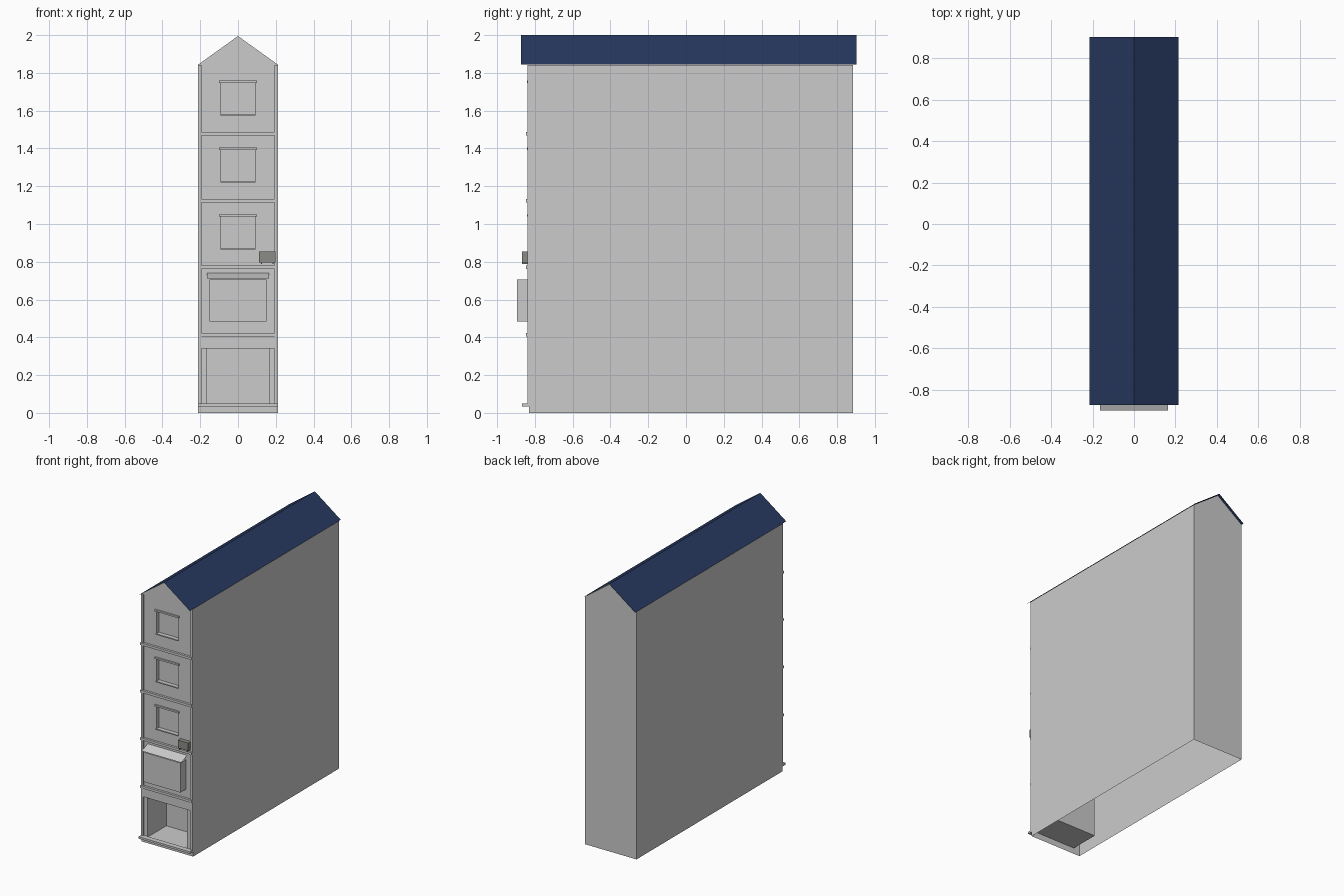
import bpy, bmesh

if "Cube" in bpy.data.objects:
    bpy.data.objects.remove(bpy.data.objects["Cube"])

W, FRONT, BACK, EAVE, RIDGE = 0.212, -0.83, 0.885, 1.843, 1.995


def material(name, rgb):
    m = bpy.data.materials.new(name)
    m.diffuse_color = (*rgb, 1)
    m.use_nodes = True
    m.node_tree.nodes["Principled BSDF"].inputs["Base Color"].default_value = m.diffuse_color
    return m


def sheet(name, faces, mat=None):
    """Object from a list of polygons, shared corners welded."""
    bm = bmesh.new()
    for f in faces:
        bm.faces.new([bm.verts.new(p) for p in f])
    bmesh.ops.remove_doubles(bm, verts=bm.verts, dist=1e-5)
    me = bpy.data.meshes.new(name)
    bm.to_mesh(me)
    bm.free()
    ob = bpy.data.objects.new(name, me)
    bpy.context.collection.objects.link(ob)
    if mat:
        me.materials.append(mat)
    return ob


def box(name, x0, x1, y0, y1, z0, z1, mat=None):
    a, b, c, d = (x0, y0), (x1, y0), (x1, y1), (x0, y1)
    lo = [(*p, z0) for p in (a, b, c, d)]
    hi = [(*p, z1) for p in (a, b, c, d)]
    faces = [lo[::-1], hi]
    faces += [[lo[i], lo[(i + 1) % 4], hi[(i + 1) % 4], hi[i]] for i in range(4)]
    return sheet(name, faces, mat)


def panel(x0, x1, z0, z1, y):
    return [(x0, y, z0), (x1, y, z0), (x1, y, z1), (x0, y, z1)]


def recess(w, z0, z1, y0, y1):
    """Back, floor, ceiling and jambs of an opening in the front wall."""
    return [panel(-w, w, z0, z1, y1),
            [(-w, y0, z0), (w, y0, z0), (w, y1, z0), (-w, y1, z0)],
            [(-w, y1, z1), (w, y1, z1), (w, y0, z1), (-w, y0, z1)],
            [(-w, y0, z0), (-w, y1, z0), (-w, y1, z1), (-w, y0, z1)],
            [(w, y1, z0), (w, y0, z0), (w, y0, z1), (w, y1, z1)]]


navy = material("navy_roof", (0.02, 0.04, 0.115))
dark = material("dark_grey", (0.26, 0.26, 0.24))

# Front wall with shop opening and three window recesses
openings = [(0.163, 0.045, 0.34, 0.22)]
openings += [(0.09, z, z + 0.173, 0.03) for z in (0.87, 1.224, 1.578)]
faces, z = [], 0
for w, z0, z1, depth in openings:
    faces.append(panel(-W, W, z, z0, FRONT))
    faces += [panel(-W, -w, z0, z1, FRONT), panel(w, W, z0, z1, FRONT)]
    faces += recess(w, z0, z1, FRONT, FRONT + depth)
    z = z1
faces.append(panel(-W, W, z, EAVE, FRONT))
faces.append([(-W, FRONT, EAVE), (W, FRONT, EAVE), (0, FRONT, RIDGE)])
sheet("front_wall", faces)

# Side and back walls, open underneath
sheet("rear_walls", [
    [(W, FRONT, 0), (W, BACK, 0), (W, BACK, EAVE), (W, FRONT, EAVE)],
    [(-W, BACK, 0), (-W, FRONT, 0), (-W, FRONT, EAVE), (-W, BACK, EAVE)],
    [(W, BACK, 0), (-W, BACK, 0), (-W, BACK, EAVE), (0, BACK, RIDGE), (W, BACK, EAVE)]])

# Thin pitched roof with overhang at both ends
R0, R1, RX = -0.873, 0.903, 0.214
sheet("roof", [
    [(RX, R0, 1.845), (RX, R1, 1.845), (0, R1, 2.0), (0, R0, 2.0)],
    [(-RX, R1, 1.845), (-RX, R0, 1.845), (0, R0, 2.0), (0, R1, 2.0)]], navy)

# Corner strips and floor bands
for side, s in (("left", -1), ("right", 1)):
    x0, x1 = sorted((s * 0.194, s * W))
    box(f"corner_strip_{side}", x0, x1, -0.84, FRONT, 0.05, EAVE)
for i, z in enumerate((0.405, 0.762, 1.115, 1.468)):
    box(f"floor_band_{i + 1}", -W, W, -0.847, FRONT, z, z + 0.018)

# Window lintels and sills
for i, (w, z0, z1, d) in enumerate(openings[1:]):
    box(f"window_lintel_{i + 1}", -0.1, 0.1, -0.841, FRONT, z1 - 0.004, z1 + 0.008)
    box(f"window_sill_{i + 1}", -0.092, 0.092, -0.838, FRONT, z0 - 0.004, z0 + 0.004)

# Shop front fascia and doorstep
box("shop_fascia", -0.194, 0.194, -0.838, FRONT, 0.34, 0.405)
box("doorstep", -W, W, -0.868, FRONT, 0.035, 0.05)

# Projecting bay window with sloping awning sheet
box("bay_window", -0.152, 0.152, -0.895, FRONT, 0.485, 0.705)
sheet("bay_awning", [[(-0.163, -0.9, 0.712), (0.163, -0.9, 0.712),
                      (0.163, FRONT, 0.74), (-0.163, FRONT, 0.74)]])

# Wall-mounted cooling unit on two brackets
box("cooling_unit", 0.112, 0.198, -0.868, -0.836, 0.797, 0.855, dark)
for i, x in enumerate((0.122, 0.182)):
    box(f"unit_bracket_{i + 1}", x, x + 0.006, -0.868, FRONT, 0.787, 0.797, dark)
